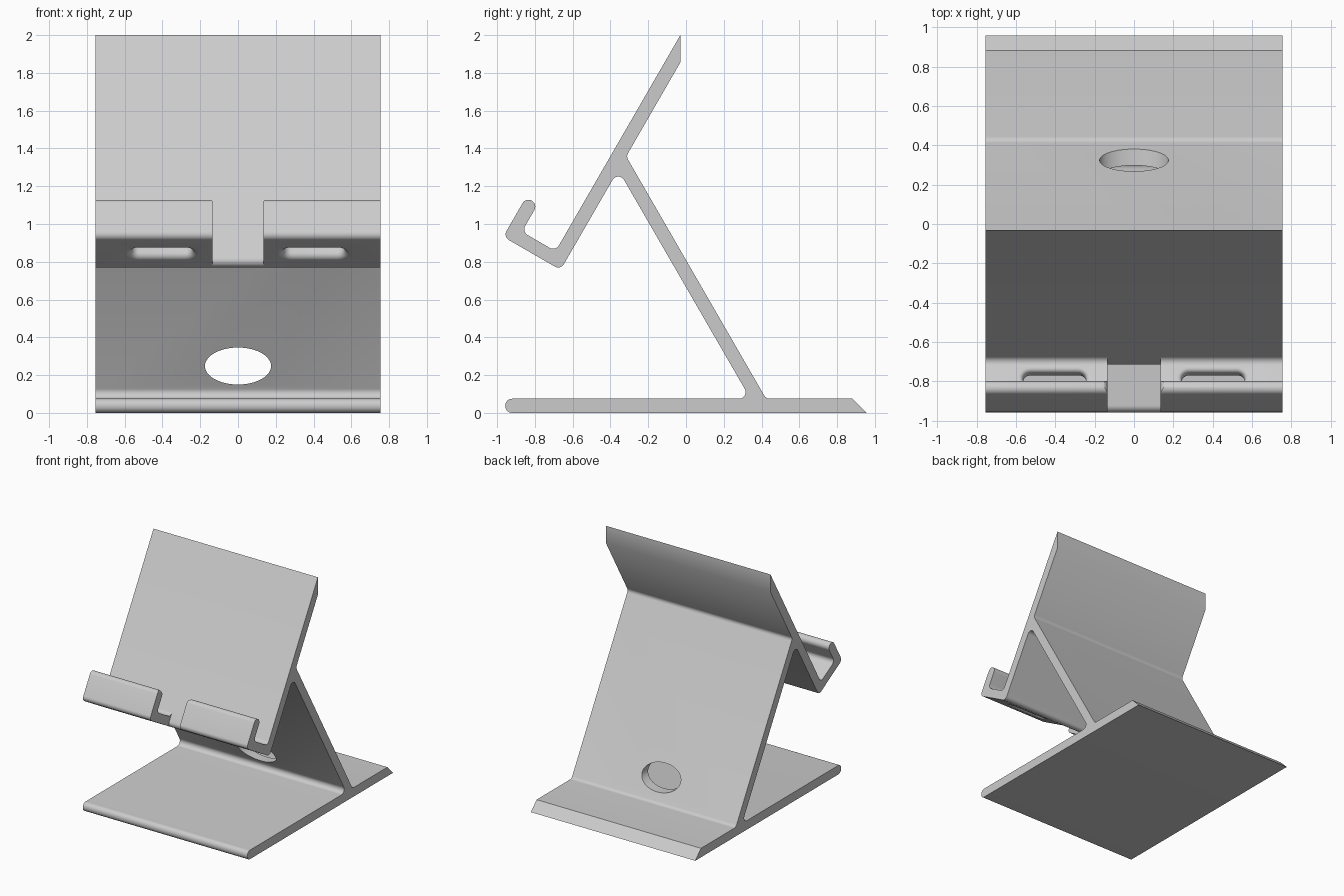
import bpy, bmesh, math
from mathutils import Vector

if "Cube" in bpy.data.objects:
    bpy.data.objects.remove(bpy.data.objects["Cube"])

W = 0.755                      # half width
T = 0.0725                     # sheet thickness
R = 0.035                      # fillet radius
C60, S60 = 0.5, math.sqrt(3) / 2
KY, KZ = -0.664, 0.757         # lower corner of the cradle


def rounded(pts, n=8):
    """Polygon of (a, b, radius) points with arcs at the corners."""
    out = []
    for i, (a, b, r) in enumerate(pts):
        p = Vector((a, b))
        if r == 0:
            out.append(p)
            continue
        u = (Vector(pts[i - 1][:2]) - p).normalized()
        v = (Vector(pts[(i + 1) % len(pts)][:2]) - p).normalized()
        half = u.angle(v) / 2
        c = p + (u + v).normalized() * (r / math.sin(half))
        s = p + u * (r / math.tan(half)) - c
        e = p + v * (r / math.tan(half)) - c
        sweep = s.angle_signed(e)
        a0 = math.atan2(s.y, s.x)
        for k in range(n + 1):
            t = a0 - sweep * k / n
            out.append(c + Vector((math.cos(t), math.sin(t))) * r)
    return out


def loft(name, rings):
    """Closed solid through rings of equal point count."""
    bm = bmesh.new()
    vr = [[bm.verts.new(p) for p in ring] for ring in rings]
    n = len(vr[0])
    for lo, hi in zip(vr, vr[1:]):
        for i in range(n):
            bm.faces.new((lo[i], lo[(i + 1) % n], hi[(i + 1) % n], hi[i]))
    bm.faces.new(vr[0])
    bm.faces.new(vr[-1])
    bmesh.ops.recalc_face_normals(bm, faces=bm.faces)
    me = bpy.data.meshes.new(name)
    bm.to_mesh(me)
    bm.free()
    ob = bpy.data.objects.new(name, me)
    bpy.context.collection.objects.link(ob)
    return ob


def cradle(l, s):
    """Cradle coordinates: l forward along the shelf, s up along the back rest."""
    return KY - S60 * l + C60 * s, KZ + C60 * l + S60 * s


def cradle3(x, l, s):
    return (x, *cradle(l, s))


# Stand: one side profile (base, leg, back rest and cradle), extruded sideways
L, TIP = 0.351, 0.241
profile = [
    (-0.957, 0, 0.036), (0.957, 0, 0), (0.882, 0.075, 0),
    (0.424, 0.075, R), (-0.3167, 1.358, R),
    (-0.03, 1.855, 0), (-0.03, 2.0, 0),
    (*cradle(T, T), R), (*cradle(L - T, T), R),
    (*cradle(L - T, TIP), 0.036), (*cradle(L, TIP), 0.036),
    (*cradle(L, 0), R), (*cradle(0, 0), R),
    (-0.3585, 1.286, R), (0.341, 0.075, R), (-0.957, 0.075, 0.036),
]
side = rounded(profile)
stand = loft("phone_stand", [[(x, p.x, p.y) for p in side] for x in (-W, W)])

cutters = []

# Centre notch through the cradle, leaving a rounded lower end on the back rest
NW = 0.135
notch = rounded([(T + 0.0002, 0.33, 0), (T + 0.0002, -0.0005, 0.036), (0, -0.0005, 0),
                 (0, -0.1, 0), (0.6, -0.1, 0), (0.6, 0.33, 0)])
cutters.append(loft("notch_cutter", [[cradle3(x, p.x, p.y) for p in notch] for x in (-NW, NW)]))

# Rounded upper corners of the lip beside the notch
q, top = NW - 0.0001, TIP + 0.0003
corner = rounded([(-0.3, 0.3, 0), (-0.3, top, 0), (-q, top, 0.03), (-q, 0.12, 0),
                  (q, 0.12, 0), (q, top, 0.03), (0.3, top, 0), (0.3, 0.3, 0)])
cutters.append(loft("lip_cutter", [[cradle3(p.x, l, p.y) for p in corner] for l in (0.25, 0.42)]))


# Slots in the shelf with softened rims
def slot_ring(cx, s, grow):
    hl, hx = 0.04 + grow, 0.16 + grow
    ring = []
    for sign in (1, -1):
        for k in range(13):
            a = math.pi * (k / 12 - 0.5)
            x = sign * (hx - hl + hl * math.cos(a))
            ring.append(cradle3(cx + x, 0.175 + sign * hl * math.sin(a), s))
    return ring


def flare(r, k):
    return r - math.sqrt(max(0, r * r - (r - k) ** 2))


for cx in (-0.403, 0.403):
    lo, hi = 0.033, 0.022
    steps = [(1 - math.cos(math.pi / 2 * i / 6)) for i in range(7)]
    rings = [slot_ring(cx, -0.01, lo)]
    rings += [slot_ring(cx, lo * f, flare(lo, lo * f)) for f in steps]
    rings += [slot_ring(cx, T - hi * f, flare(hi, hi * f)) for f in reversed(steps)]
    rings.append(slot_ring(cx, T + 0.01, hi))
    cutters.append(loft("slot_cutter", rings))

# Oval cable hole through the leg
oval = [(0.175 * math.cos(math.tau * k / 48), 0.248 + 0.098 * math.sin(math.tau * k / 48))
        for k in range(48)]
cutters.append(loft("cable_hole_cutter", [[(x, y, z) for x, z in oval] for y in (0.05, 0.6)]))

# Apply the cuts
for c in cutters:
    c.hide_render = True
    m = stand.modifiers.new(c.name, 'BOOLEAN')
    m.operation, m.solver, m.object = 'DIFFERENCE', 'EXACT', c
dg = bpy.context.evaluated_depsgraph_get()
cut_mesh = bpy.data.meshes.new_from_object(stand.evaluated_get(dg))
stand.modifiers.clear()
stand.data = cut_mesh
for c in cutters:
    bpy.data.objects.remove(c)

# Grey plastic
grey = bpy.data.materials.new("grey plastic")
grey.diffuse_color = (0.6, 0.6, 0.6, 1)
grey.use_nodes = True
grey.node_tree.nodes["Principled BSDF"].inputs["Base Color"].default_value = grey.diffuse_color
stand.data.materials.clear()
stand.data.materials.append(grey)

bpy.context.view_layer.objects.active = stand
stand.select_set(True)
bpy.ops.object.shade_smooth_by_angle(angle=math.radians(30))
